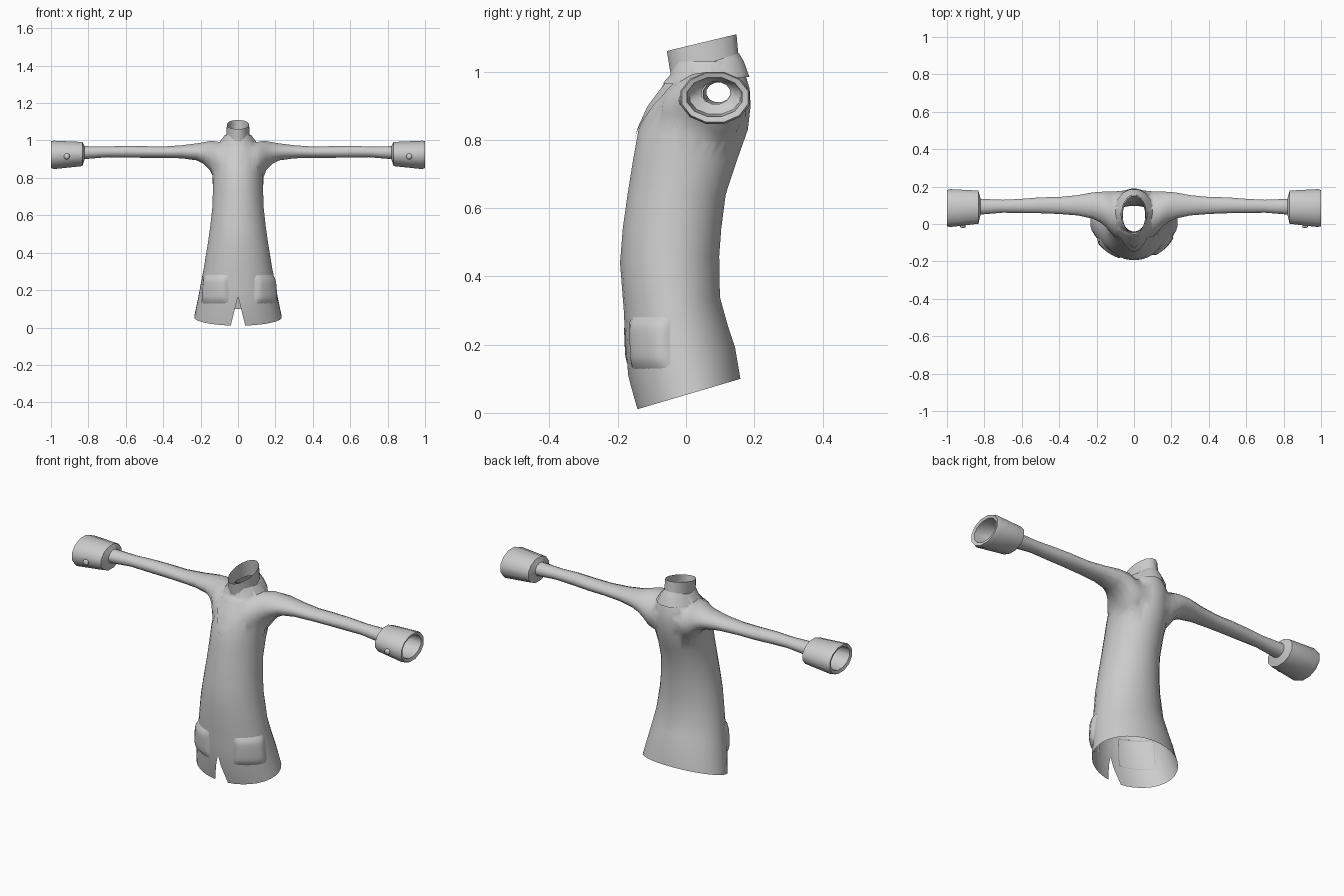
import bpy, bmesh, math
from mathutils import Vector
from mathutils.bvhtree import BVHTree

if "Cube" in bpy.data.objects:
    bpy.data.objects.remove(bpy.data.objects["Cube"])

grey = bpy.data.materials.new("grey_cloth")
grey.diffuse_color = (0.6, 0.6, 0.6, 1)
grey.use_nodes = True
grey.node_tree.nodes["Principled BSDF"].inputs["Base Color"].default_value = grey.diffuse_color


def make(name, bm, recalc=True):
    if recalc:
        bmesh.ops.recalc_face_normals(bm, faces=bm.faces)
    me = bpy.data.meshes.new(name)
    bm.to_mesh(me)
    bm.free()
    me.materials.append(grey)
    finish(me)
    ob = bpy.data.objects.new(name, me)
    bpy.context.collection.objects.link(ob)
    return ob


def finish(me):
    me.polygons.foreach_set("use_smooth", [True] * len(me.polygons))
    me.set_sharp_from_angle(angle=math.radians(50))


def loft(rings, caps):
    bm = bmesh.new()
    rows = [[bm.verts.new(p) for p in r] for r in rings]
    n = len(rows[0])
    for a, b in zip(rows, rows[1:]):
        for i in range(n):
            j = (i + 1) % n
            bm.faces.new((a[i], a[j], b[j], b[i]))
    if caps:
        bm.faces.new(rows[0])
        bm.faces.new(rows[-1])
    return bm


def body_ring(zf, zb, yf, yb, w, n=32):
    # upright oval, tilted from front height zf to back height zb
    out = []
    for i in range(n):
        a = 2 * math.pi * (i + 0.5) / n
        t = (1 - math.cos(a)) / 2
        out.append((w * math.sin(a), yf + (yb - yf) * t, zf + (zb - zf) * t))
    return out


def arm_ring(x, yf, yb, zb, zt, n=12):
    out = []
    for i in range(n):
        a = 2 * math.pi * (i + 0.5) / n
        out.append((x, (yf + yb) / 2 + (yb - yf) / 2 * math.cos(a) * 1.02,
                    (zb + zt) / 2 + (zt - zb) / 2 * math.sin(a) * 1.02))
    return out


# coat body, extended past hem and neck so that the ends can be opened later
body = [
    (-.4, -.4, -.145, .16, .235), (.01, .10, -.145, .16, .235),
    (.11, .19, -.17, .145, .215), (.2, .26, -.178, .122, .20),
    (.3, .34, -.183, .10, .183), (.44, .46, -.194, .098, .162),
    (.54, .54, -.186, .104, .149), (.64, .64, -.172, .117, .138),
    (.74, .74, -.156, .15, .135), (.83, .83, -.14, .182, .135),
    (.9, .9, -.108, .19, .13), (.95, .95, -.075, .187, .122),
    (.99, .99, -.047, .175, .10), (1.03, 1.03, -.04, .16, .07),
    (1.3, 1.3, -.04, .16, .07)]
coat = make("coat_body", loft([body_ring(*s) for s in body], True))

# both sleeves as one tube, each end folding back inside its cuff
arm = [
    (.1, -.08, .183, .79, .993), (.13, -.05, .183, .80, .998),
    (.15, -.02, .181, .84, .998), (.18, .005, .178, .872, .992),
    (.22, .027, .17, .893, .985), (.3, .045, .155, .904, .975),
    (.4, .053, .145, .907, .968), (.5, .057, .143, .907, .97),
    (.6, .058, .135, .908, .972), (.7, .06, .13, .91, .968),
    (.82, .05, .135, .9, .97), (.832, 0, .18, .862, .993),
    (.985, -.018, .188, .846, 1.0), (1.0, -.013, .183, .851, .997),
    (.995, .002, .165, .868, .983), (.87, .01, .16, .875, .98),
    (.85, .045, .13, .905, .97)]
span = [(-s[0],) + s[1:] for s in reversed(arm)] + [(0, -.06, .18, .80, .99)] + arm
sleeves = make("sleeve_helper", loft([arm_ring(*s) for s in span], True))
sleeves.hide_render = True

# join sleeves and body into one shell
mod = coat.modifiers.new("join", 'BOOLEAN')
mod.operation = 'UNION'
mod.solver = 'EXACT'
mod.object = sleeves
dg = bpy.context.evaluated_depsgraph_get()
joined = bpy.data.meshes.new_from_object(coat.evaluated_get(dg))
coat.modifiers.clear()
bpy.data.objects.remove(sleeves)

bm = bmesh.new()
bm.from_mesh(joined)
# open neck, hem and wrists
bmesh.ops.delete(bm, geom=[v for v in bm.verts if v.co.z < -.1 or v.co.z > 1.2],
                 context='VERTS')
bmesh.ops.delete(bm, geom=[f for f in bm.faces if all(
    abs(abs(v.co.x) - .85) < 1e-4 for v in f.verts)], context='FACES')
# soften the armpits
soft = [v for v in bm.verts if .1 < abs(v.co.x) < .2 and .72 < v.co.z < .985]
for _ in range(2):
    bmesh.ops.smooth_vert(bm, verts=soft, factor=.4, use_axis_x=True,
                          use_axis_y=True, use_axis_z=True)
# front vent: cut along both slanted edges and remove the wedge
APEX, SLOPE = .165, .25
for s in (-1, 1):
    fs = [f for f in bm.faces if f.calc_center_median().y < -.08
          and f.calc_center_median().z < .25]
    geom = list({e for f in fs for e in f.edges} | {v for f in fs for v in f.verts}) + fs
    bmesh.ops.bisect_plane(bm, geom=geom, dist=1e-5, plane_co=(0, 0, APEX),
                           plane_no=(s, 0, SLOPE))
wedge = []
for f in bm.faces:
    c = f.calc_center_median()
    if c.y < -.08 and c.z < APEX and abs(c.x) < (APEX - c.z) * SLOPE - 1e-4:
        wedge.append(f)
bmesh.ops.delete(bm, geom=wedge, context='FACES')
tree = BVHTree.FromBMesh(bm)
bm.to_mesh(coat.data)
bm.free()
if not coat.data.materials:
    coat.data.materials.append(grey)
coat.data.polygons.foreach_set("material_index", [0] * len(coat.data.polygons))
finish(coat.data)


def patch(name, nu, nv, ray):
    # sheet laid on the coat: ray(u, v) gives origin, direction and lift
    bm = bmesh.new()
    grid = []
    for i in range(nu + 1):
        row = []
        for j in range(nv + 1):
            o, d, lift = ray(i / nu, j / nv)
            hit = tree.ray_cast(o, d)[0] or o + d
            row.append(bm.verts.new(hit - d * lift))
        grid.append(row)
    for i in range(nu):
        for j in range(nv):
            bm.faces.new((grid[i][j], grid[i + 1][j], grid[i + 1][j + 1], grid[i][j + 1]))
    bm.normal_update()
    if sum(f.normal.y for f in bm.faces) > 0:
        bmesh.ops.reverse_faces(bm, faces=bm.faces)
    return make(name, bm, False)


# lapels meeting in a V on the chest
for side, s in (("left", -1), ("right", 1)):
    def lapel(u, v, s=s):
        outer = Vector((.09 * (1 - u) ** .8, 0, .965 - .165 * u))
        inner = Vector((.04 * (1 - u), 0, .965 - .105 * u))
        p = outer.lerp(inner, v)
        return Vector((s * p.x, -1, p.z)), Vector((0, 1, 0)), .005
    patch(side + "_lapel", 8, 3, lapel)

# bulging patch pockets wrapped round the hips
for name, a0, a1 in (("left_pocket", -75, -17), ("right_pocket", 30, 84)):
    def pocket(u, v, a0=a0, a1=a1):
        a = math.radians(a0 + (a1 - a0) * u)
        d = Vector((-math.sin(a), math.cos(a), 0))
        edge = min(u, 1 - u, v, 1 - v)
        lift = -.003 + .018 * min(1, edge / .16)
        return Vector((0, -.02, .125 + .16 * v)) - d, d, lift
    patch(name, 12, 8, pocket)

# stand-up neck band and turned-down collar
make("neck_band", loft([body_ring(*s, 16) for s in (
    (.985, 1.02, -.046, .158, .066), (1.06, 1.11, -.058, .15, .06))], False))
make("collar", loft([body_ring(*s, 16) for s in (
    (.985, 1.055, -.052, .157, .066), (.98, 1.03, -.058, .172, .084),
    (.965, .985, -.07, .188, .107))], False))

# cuff buttons
for side, s in (("left", -1), ("right", 1)):
    bm = bmesh.new()
    bmesh.ops.create_uvsphere(bm, u_segments=12, v_segments=8, radius=.016)
    for v in bm.verts:
        v.co = Vector((s * .915 + v.co.x, -.012 + v.co.y * .6, .915 + v.co.z))
    make(side + "_cuff_button", bm)
